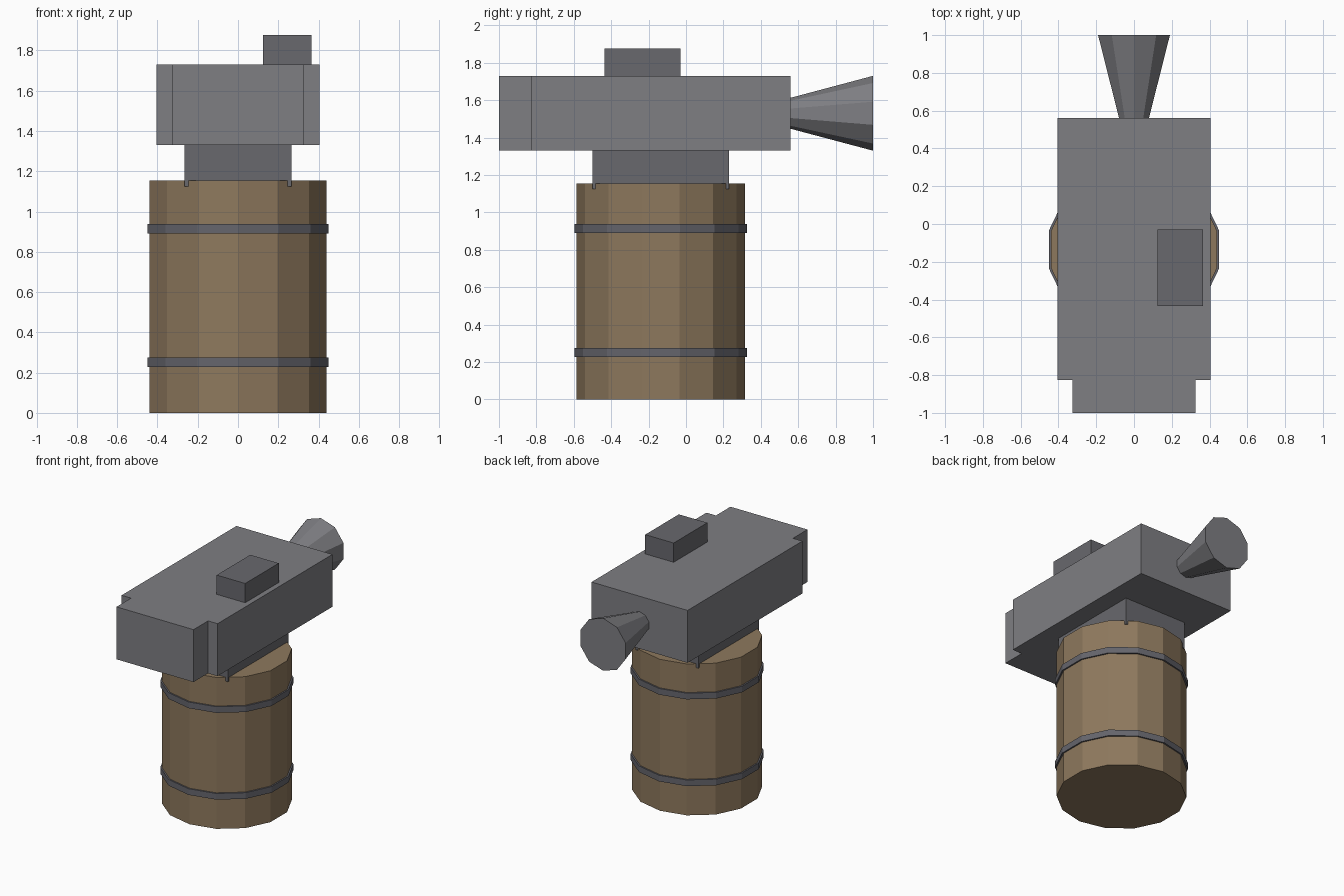
import bpy, math
from mathutils import Matrix
import bmesh

if "Cube" in bpy.data.objects:
    bpy.data.objects.remove(bpy.data.objects["Cube"])


def material(name, rgb):
    m = bpy.data.materials.new(name)
    m.diffuse_color = (*rgb, 1)
    m.use_nodes = True
    m.node_tree.nodes["Principled BSDF"].inputs["Base Color"].default_value = m.diffuse_color
    return m


WOOD = material("wood", (0.27, 0.19, 0.11))
IRON = material("iron", (0.13, 0.13, 0.15))
GREY = material("body_grey", (0.21, 0.21, 0.225))
DARK = material("dark_grey", (0.14, 0.14, 0.155))


def finish(name, bm, mat):
    bmesh.ops.recalc_face_normals(bm, faces=bm.faces)
    me = bpy.data.meshes.new(name)
    bm.to_mesh(me)
    bm.free()
    me.materials.append(mat)
    ob = bpy.data.objects.new(name, me)
    bpy.context.collection.objects.link(ob)
    return ob


def box(name, x, y, z, mat):
    bm = bmesh.new()
    spans = (x, y, z)
    size = Matrix.Diagonal([b - a for a, b in spans] + [1])
    centre = Matrix.Translation([(a + b) / 2 for a, b in spans])
    bmesh.ops.create_cube(bm, size=1, matrix=centre @ size)
    return finish(name, bm, mat)


def frustum(name, sides, r0, r1, length, base, mat, along_y=False):
    # Starts at base and runs up z, or back along y
    bm = bmesh.new()
    turn = Matrix.Rotation(-math.pi / 2 if along_y else 0, 4, 'X')
    place = Matrix.Translation(base) @ turn @ Matrix.Translation((0, 0, length / 2))
    bmesh.ops.create_cone(bm, cap_ends=True, segments=sides, radius1=r0,
                          radius2=r1, depth=length, matrix=place)
    return finish(name, bm, mat)


# Wooden barrel with two iron hoops
CY = -0.135
frustum("barrel", 14, 0.45, 0.45, 1.155, (0, CY, 0), WOOD)
for label, z in (("lower", 0.228), ("upper", 0.89)):
    frustum(label + "_hoop", 14, 0.461, 0.461, 0.047, (0, CY, z), IRON)

# Neck between barrel and head
box("neck", (-0.265, 0.265), (-0.5, 0.23), (1.125, 1.34), DARK)

# Head, front block and top box
box("head", (-0.405, 0.405), (-0.825, 0.56), (1.33, 1.73), GREY)
box("front_block", (-0.325, 0.325), (-1.0, -0.6), (1.33, 1.73), GREY)
box("top_box", (0.125, 0.365), (-0.435, -0.03), (1.72, 1.877), DARK)

# Flared horn at the back
frustum("rear_horn", 10, 0.083, 0.2, 0.44, (0, 0.56, 1.53), GREY, along_y=True)
